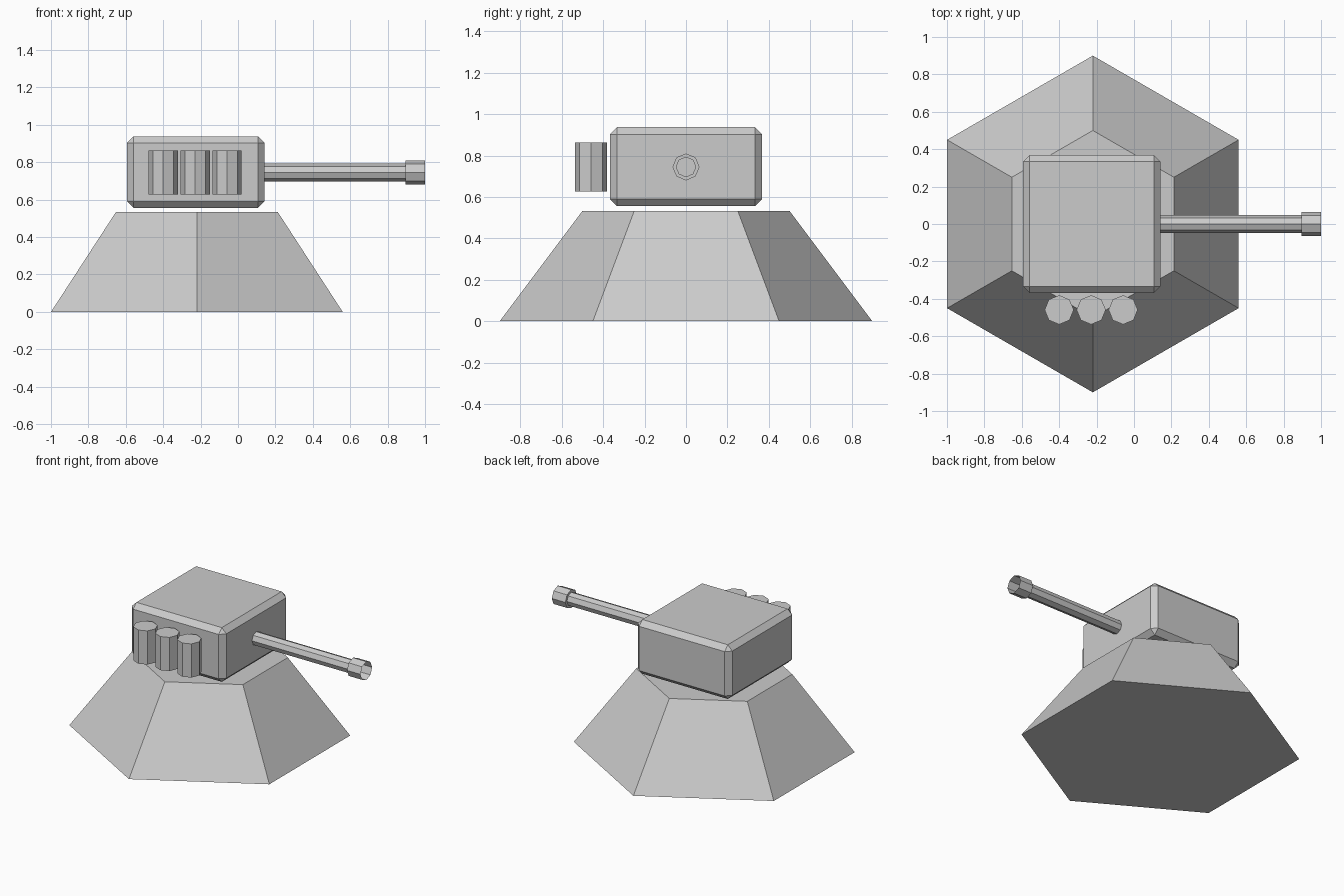
import bpy, bmesh
from math import cos, sin, pi
from mathutils import Matrix, Vector

if "Cube" in bpy.data.objects:
    bpy.data.objects.remove(bpy.data.objects["Cube"])


def make_object(name, bm, location=(0, 0, 0)):
    bmesh.ops.recalc_face_normals(bm, faces=bm.faces)
    mesh = bpy.data.meshes.new(name)
    bm.to_mesh(mesh)
    bm.free()
    obj = bpy.data.objects.new(name, mesh)
    obj.location = location
    bpy.context.collection.objects.link(obj)
    return obj


def frustum(name, sides, r_bottom, r_top, x, y, z0, z1):
    bm = bmesh.new()
    bmesh.ops.create_cone(bm, cap_ends=True, segments=sides, radius1=r_bottom,
                          radius2=r_top, depth=z1 - z0)
    return make_object(name, bm, (x, y, (z0 + z1) / 2))


# Hexagonal tapered pedestal
frustum("pedestal", 6, 0.90, 0.50, -0.22, 0, 0, 0.533)

# Turret housing: a box with chamfered edges, hovering just above the pedestal
bm = bmesh.new()
bmesh.ops.create_cube(bm, size=1, matrix=Matrix.Diagonal((0.736, 0.736, 0.382, 1)))
housing = make_object("turret_housing", bm, (-0.226, 0, 0.747))
chamfer = housing.modifiers.new("chamfer", 'BEVEL')
chamfer.width = 0.035
chamfer.segments = 1

# Gun barrel: eight-sided tube that flares into an open muzzle
bm = bmesh.new()
profile = [(0.12, 0.047), (0.895, 0.047), (0.895, 0.065), (1.0, 0.065)]
rings = [[bm.verts.new((x, r * cos(i * pi / 4), r * sin(i * pi / 4))) for i in range(8)]
         for x, r in profile]
for a, b in zip(rings, rings[1:]):
    for i in range(8):
        j = (i + 1) % 8
        bm.faces.new((a[i], a[j], b[j], b[i]))
make_object("gun_barrel", bm, (0, 0, 0.745))

# Row of three canisters along the front side
for i in range(3):
    frustum(f"canister_{i + 1}", 8, 0.078, 0.078, -0.40 + i * 0.171, -0.459, 0.626, 0.863)
